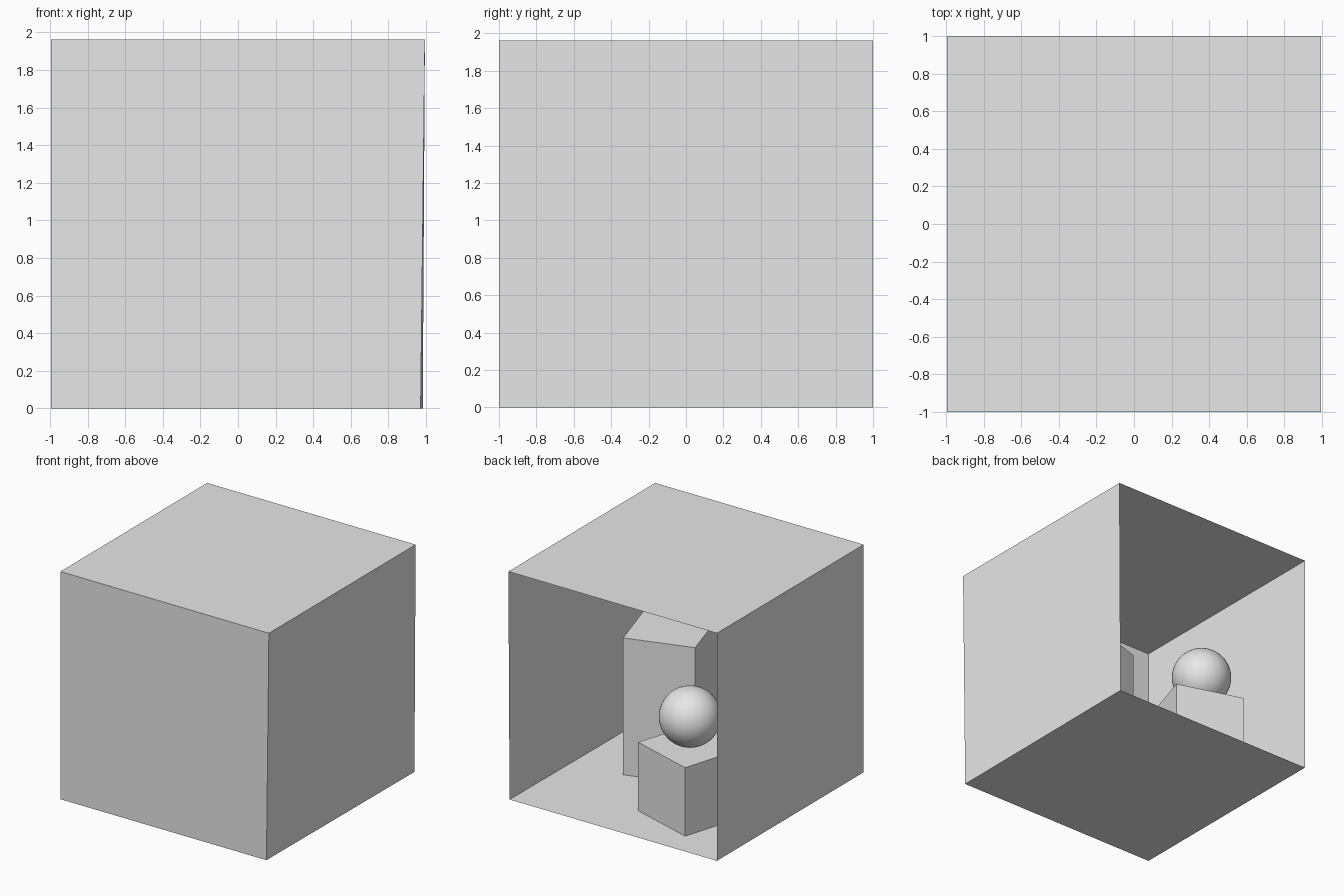
import bpy, bmesh
from mathutils import Vector

cube = bpy.data.objects.get("Cube")
if cube:
    bpy.data.objects.remove(cube, do_unlink=True)

# Room dimensions: width, depth and height, then scaled to a depth of 2
WIDTH, DEPTH, HEIGHT = 556.0, 559.2, 548.8
SCALE = 2 / DEPTH

grey = bpy.data.materials.new("light_grey")
grey.use_nodes = True
grey.diffuse_color = (0.8, 0.8, 0.8, 1)
grey.node_tree.nodes["Principled BSDF"].inputs["Base Color"].default_value = (0.8, 0.8, 0.8, 1)


def place(x, d, z):
    """Room units (across, depth from the open back, up) to world space."""
    return Vector(((x - WIDTH / 2) * SCALE, (DEPTH / 2 - d) * SCALE, z * SCALE))


def finish(name, bm):
    mesh = bpy.data.meshes.new(name)
    bm.to_mesh(mesh)
    bm.free()
    mesh.materials.append(grey)
    obj = bpy.data.objects.new(name, mesh)
    bpy.context.collection.objects.link(obj)
    return obj


def panel(name, corners, inside):
    """Single flat sheet whose normal points towards the inside of the room."""
    bm = bmesh.new()
    face = bm.faces.new([bm.verts.new(c) for c in corners])
    face.normal_update()
    if face.normal.dot(inside - face.calc_center_median()) < 0:
        face.normal_flip()
    return finish(name, bm)


def block(name, footprint, height):
    """Upright box raised from a four-cornered footprint, open where it stands."""
    bm = bmesh.new()
    low = [bm.verts.new(place(x, d, 0)) for x, d in footprint]
    high = [bm.verts.new(place(x, d, height)) for x, d in footprint]
    bm.faces.new(high)
    for i in range(len(low)):
        j = (i + 1) % len(low)
        bm.faces.new((low[i], low[j], high[j], high[i]))
    bmesh.ops.recalc_face_normals(bm, faces=bm.faces)
    return finish(name, bm)


# Room shell: the floor is slightly narrower on the left, the back is open
floor = [place(0, 0, 0), place(552.8, 0, 0), place(549.6, DEPTH, 0), place(0, DEPTH, 0)]
roof = [place(x, d, HEIGHT) for x, d in ((0, 0), (WIDTH, 0), (WIDTH, DEPTH), (0, DEPTH))]
middle = place(WIDTH / 2, DEPTH / 2, HEIGHT / 2)
panel("floor", floor, middle)
panel("ceiling", roof, middle)
for name, a, b in (("left_wall", 1, 2), ("front_wall", 2, 3), ("right_wall", 3, 0)):
    panel(name, [floor[a], floor[b], roof[b], roof[a]], middle)

# Lamp panel just under the ceiling
panel("ceiling_lamp",
      [place(x, d, HEIGHT - 1) for x, d in ((213, 227), (343, 227), (343, 332), (213, 332))],
      middle)

# Two turned blocks standing on the floor
block("short_block", ((130, 65), (82, 225), (240, 272), (290, 114)), 165)
block("tall_block", ((423, 247), (265, 296), (314, 456), (472, 406)), 330)

# Ball above the short block
bm = bmesh.new()
bmesh.ops.create_uvsphere(bm, u_segments=48, v_segments=24, radius=0.244)
bmesh.ops.translate(bm, verts=bm.verts, vec=place(180, 155, 240.5))
for face in bm.faces:
    face.smooth = True
finish("ball", bm)
